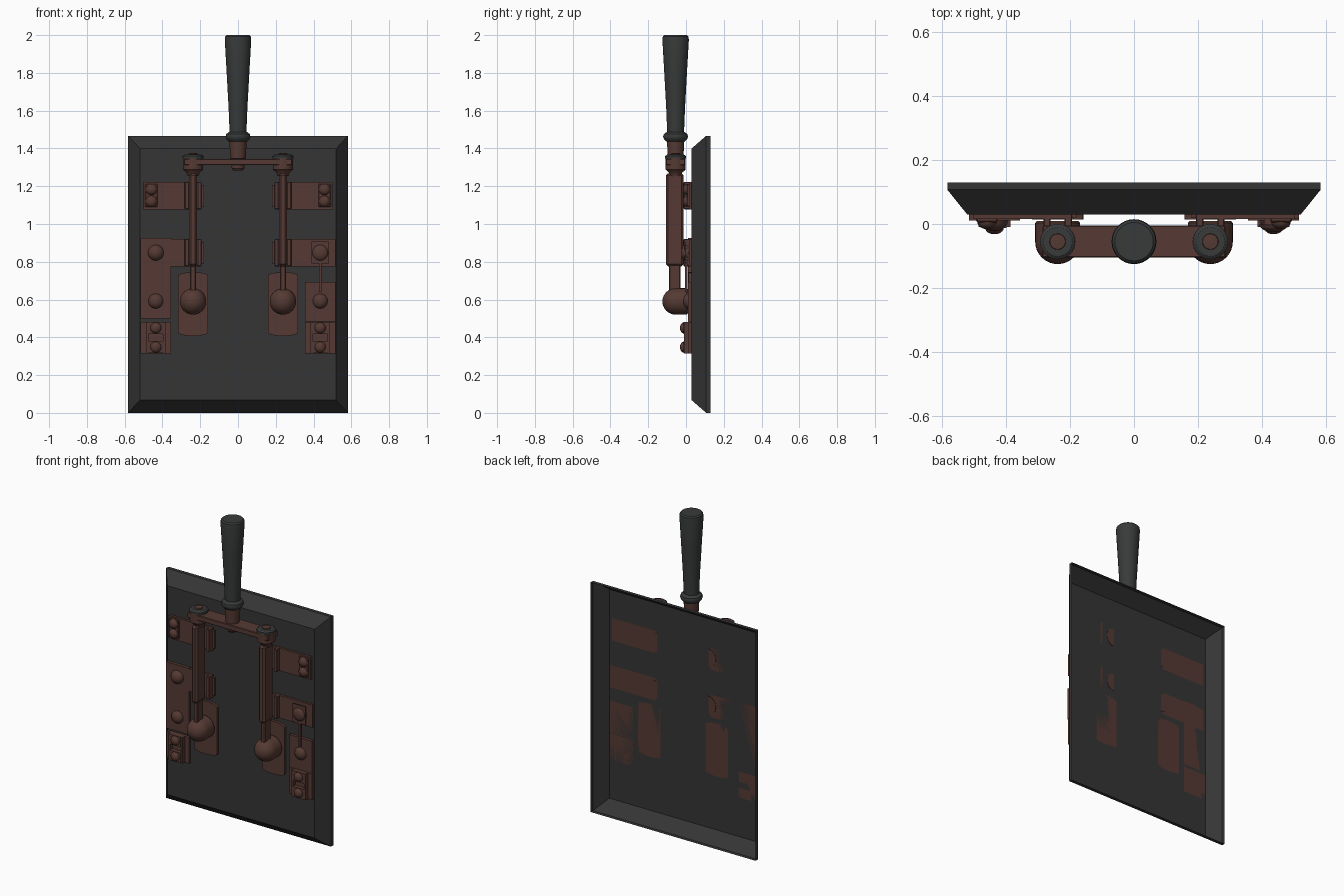
import bpy, bmesh, math
from mathutils import Matrix, Vector

if "Cube" in bpy.data.objects:
    bpy.data.objects.remove(bpy.data.objects["Cube"])


def material(name, rgb):
    m = bpy.data.materials.new(name)
    m.use_nodes = True
    m.diffuse_color = (*rgb, 1)
    m.node_tree.nodes["Principled BSDF"].inputs["Base Color"].default_value = (*rgb, 1)
    return m


SLATE = material("dark slate", (0.035, 0.035, 0.035))
GRIP = material("black grip", (0.04, 0.043, 0.043))
COPPER = material("aged copper", (0.092, 0.042, 0.033))
FACE = 0.03     # front plane of the board
AXIS = -0.055   # depth of the lever centre line


def finish(name, bm, mat, smooth=False):
    mesh = bpy.data.meshes.new(name)
    bm.to_mesh(mesh)
    bm.free()
    mesh.materials.append(mat)
    ob = bpy.data.objects.new(name, mesh)
    bpy.context.collection.objects.link(ob)
    if smooth:
        bpy.ops.object.select_all(action='DESELECT')
        ob.select_set(True)
        bpy.context.view_layer.objects.active = ob
        bpy.ops.object.shade_smooth_by_angle(angle=math.radians(35))
    return ob


def box(name, xs, ys, zs, mat=COPPER, bevel=0):
    bm = bmesh.new()
    bmesh.ops.create_cube(bm, size=1)
    for v in bm.verts:
        for i, (a, b) in enumerate((xs, ys, zs)):
            v.co[i] = (a + b) / 2 + v.co[i] * (b - a)
    if bevel:
        bmesh.ops.bevel(bm, geom=bm.edges[:], offset=bevel, segments=1, affect='EDGES')
    return finish(name, bm, mat)


def lathe(name, profile, origin, mat, axis='Z', steps=32):
    """Revolve (radius, height) points; axis 'Y' points the height to the front."""
    bm = bmesh.new()
    verts = [bm.verts.new((r, 0, h)) for r, h in profile]
    edges = [bm.edges.new(p) for p in zip(verts, verts[1:])]
    bmesh.ops.spin(bm, geom=verts + edges, axis=(0, 0, 1), cent=(0, 0, 0),
                   angle=math.tau, steps=steps)
    bmesh.ops.remove_doubles(bm, verts=bm.verts[:], dist=0.0002)
    bmesh.ops.recalc_face_normals(bm, faces=bm.faces[:])
    if axis == 'Y':
        bm.transform(Matrix.Rotation(math.pi / 2, 4, 'X'))
    bm.transform(Matrix.Translation(origin))
    return finish(name, bm, mat, True)


def plate(name, outline, y0, y1):
    """Extrude an (x, z) outline from depth y0 forward to y1."""
    bm = bmesh.new()
    face = bm.faces.new([bm.verts.new((x, y0, z)) for x, z in outline])
    new = bmesh.ops.extrude_face_region(bm, geom=[face])["geom"]
    for v in new:
        if isinstance(v, bmesh.types.BMVert):
            v.co.y = y1
    bmesh.ops.recalc_face_normals(bm, faces=bm.faces[:])
    return finish(name, bm, COPPER)


def arc(cx, cz, rx, rz, a0, a1, n=10):
    angles = [math.radians(a0 + (a1 - a0) * i / n) for i in range(n + 1)]
    return [(cx + rx * math.cos(a), cz + rz * math.sin(a)) for a in angles]


def dome(name, x, z, r, back, height):
    pts = [(r * math.cos(i * math.pi / 12), height * math.sin(i * math.pi / 12))
           for i in range(7)]
    lathe(name, pts, (x, back, z), COPPER, 'Y', 20)


# Hollow board: front face, sloped border and thin rim, open behind
bm = bmesh.new()
rings = []
for hx, z0, z1, y in ((0.52, 0.067, 1.4, FACE), (0.582, 0, 1.467, 0.107), (0.582, 0, 1.467, 0.13)):
    rings.append([bm.verts.new(p) for p in
                  ((-hx, y, z0), (hx, y, z0), (hx, y, z1), (-hx, y, z1))])
bm.faces.new(rings[0])
for inner, outer in zip(rings, rings[1:]):
    for i in range(4):
        j = (i + 1) % 4
        bm.faces.new((inner[i], outer[i], outer[j], inner[j]))
finish("board", bm, SLATE)

# Handle, collar and ferrule
lathe("handle_grip", [(0, 1.47), (0.044, 1.47), (0.05, 1.62), (0.06, 1.8), (0.07, 1.975),
                      (0.068, 1.992), (0.06, 2), (0, 2)], (0, AXIS, 0), GRIP)
lathe("handle_collar", [(0, 1.438), (0.05, 1.438), (0.062, 1.45), (0.066, 1.463),
                        (0.062, 1.476), (0.046, 1.488), (0, 1.488)], (0, AXIS, 0), GRIP)
lathe("handle_ferrule", [(0, 1.283), (0.025, 1.283), (0.034, 1.295), (0.035, 1.345),
                         (0.041, 1.346), (0.046, 1.44), (0, 1.44)], (0, AXIS, 0), COPPER)
box("crossbar", (-0.285, 0.285), (-0.105, -0.005), (1.312, 1.345), bevel=0.003)

for s, side in ((1, "left"), (-1, "right")):
    x = s * 0.238

    def span(a, b):
        return tuple(sorted((s * a, s * b)))

    # Lever joints
    lathe("joint_" + side, [(0, 1.255), (0.03, 1.255), (0.035, 1.272), (0.053, 1.288),
                            (0.053, 1.35), (0, 1.35)], (x, AXIS, 0), COPPER)
    lathe("joint_washer_" + side, [(0, 1.348), (0.055, 1.348), (0.055, 1.36), (0.045, 1.367),
                                   (0, 1.367)], (x, AXIS, 0), GRIP)
    lathe("joint_bolt_" + side, [(0, 1.36), (0.026, 1.36), (0.024, 1.374), (0, 1.376)],
          (x, AXIS, 0), COPPER)

    # Blade, its narrow shank and rounded knob
    box("blade_" + side, (x - 0.022, x + 0.022), (-0.107, -0.012), (0.775, 1.268), bevel=0.012)
    box("blade_shank_" + side, (x - 0.015, x + 0.015), (-0.09, -0.03), (0.58, 0.79), bevel=0.005)
    knob = [(0, -0.065), (0.064, -0.065), (0.07, -0.058)]
    knob += [(0.07 * math.cos(i * math.pi / 16), 0.07 * math.sin(i * math.pi / 16))
             for i in range(9)]
    lathe("blade_knob_" + side, knob, (x, AXIS, 0.59), COPPER, 'Y')

    # Rest plate with bowed ends
    plate("rest_plate_" + side, arc(x, 0.725, 0.08, 0.02, 0, 180) + arc(x, 0.427, 0.08, 0.02, 180, 360),
          FACE, 0.014)

    # Contact clips
    for z, level in ((1.15, "upper"), (0.848, "lower")):
        tag = level + "_" + side
        box("contact_strip_" + tag, span(0.195, 0.5), (0.015, FACE), (z - 0.072, z + 0.072))
        mid = s * 0.18
        plate("contact_tab_" + tag, arc(mid, z, s * 0.053, 0.058, 90, -90), 0.032, 0.019)
        for k in (-1, 1):
            jaw = x + k * 0.033
            box("contact_jaw_" + tag, (jaw - 0.011, jaw + 0.011), (-0.012, FACE),
                (z - 0.072, z + 0.072), bevel=0.003)

    # Twin bolts on the upper strip
    box("bolt_plate_" + side, span(0.425, 0.492), (0.005, FACE), (1.09, 1.213), bevel=0.004)
    for z in (1.183, 1.12):
        dome("strip_bolt_" + side, s * 0.458, z, 0.03, 0.006, 0.022)

    # Bottom terminal: base, two rails and two screws
    box("terminal_base_" + side, span(0.355, 0.515), (0.013, FACE), (0.315, 0.482))
    for a in (0.385, 0.473):
        box("terminal_rail_" + side, span(a, a + 0.012), (-0.01, FACE), (0.315, 0.482))
    for z in (0.45, 0.348):
        box("terminal_block_" + side, span(0.397, 0.473), (-0.012, FACE), (z - 0.032, z + 0.032))
        dome("terminal_screw_" + side, s * 0.435, z, 0.029, -0.012, 0.02)
    dome("plate_screw_" + side, s * 0.435, 0.592, 0.04, 0.014, 0.03)
    dome("strip_screw_" + side, s * 0.435, 0.848, 0.042, 0.012, 0.035)

# Long plate on one side; short plate, nut plate and fuse wire on the other
box("long_plate", (-0.515, -0.355), (0.011, FACE), (0.5, 0.925))
box("short_plate", (0.355, 0.515), (0.011, FACE), (0.485, 0.692))
box("strip_end", (0.48, 0.515), (0.015, FACE), (0.776, 0.92))
box("nut_plate", (0.39, 0.482), (-0.007, -0.002), (0.79, 0.908))
box("nut_spacer", (0.405, 0.467), (-0.003, FACE), (0.81, 0.888))
dome("nut_screw", 0.435, 0.848, 0.042, -0.005, 0.02)
box("fuse_wire", (0.428, 0.442), (-0.004, 0.008), (0.64, 0.8))
